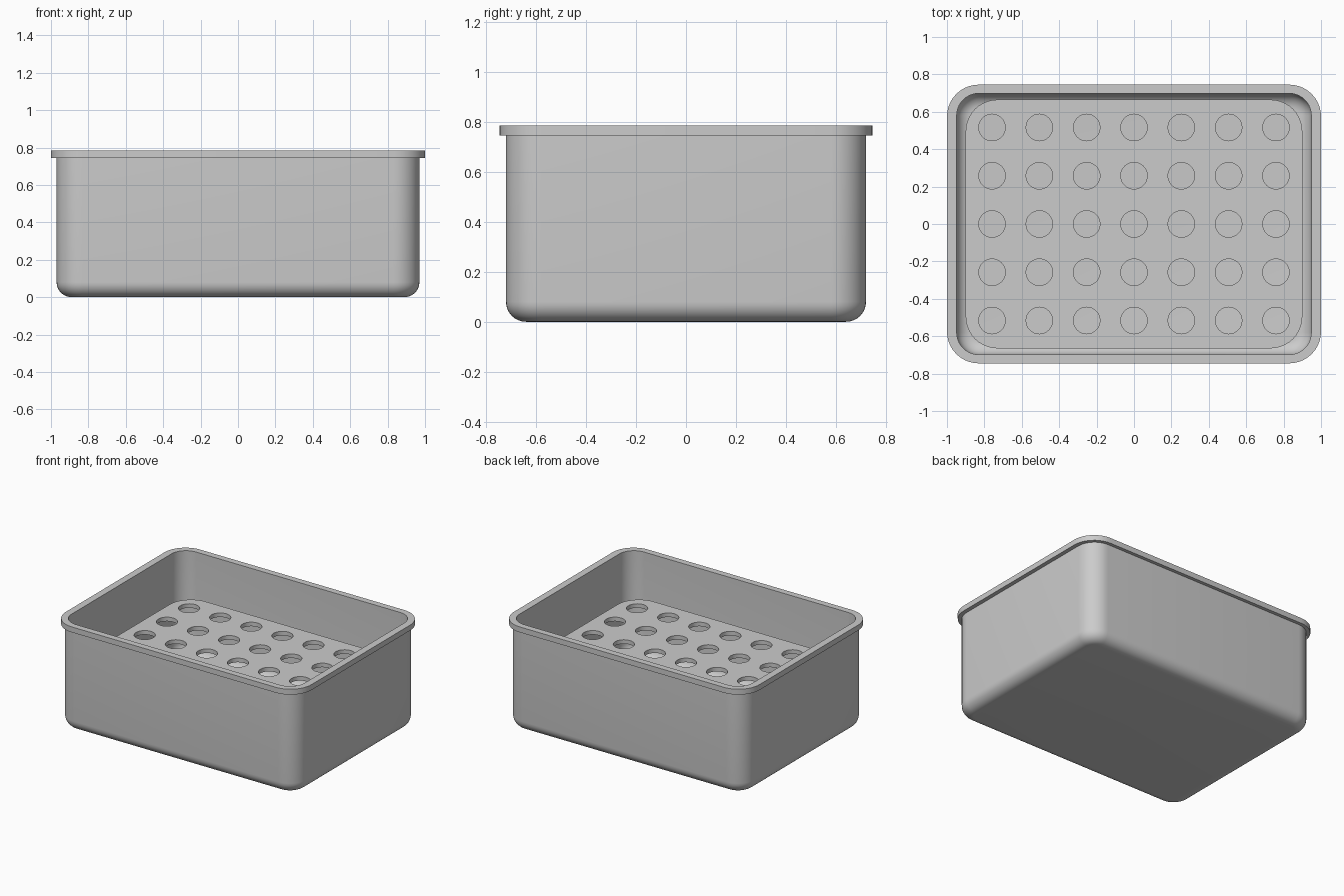
import bpy, bmesh
from math import sin, cos, pi, radians

cube = bpy.data.objects.get("Cube")
if cube:
    bpy.data.objects.remove(cube)

grey = bpy.data.materials.new("light grey")
grey.use_nodes = True
colour = (0.6, 0.6, 0.6, 1)
grey.diffuse_color = colour
grey.node_tree.nodes["Principled BSDF"].inputs["Base Color"].default_value = colour


def rounded_loop(bm, hx, hy, r, z, steps=10):
    """Ring of vertices around a rounded rectangle."""
    ring = []
    for q, (sx, sy) in enumerate([(1, 1), (-1, 1), (-1, -1), (1, -1)]):
        for i in range(steps + 1):
            a = (q + i / steps) * pi / 2
            ring.append(bm.verts.new((sx * (hx - r) + r * cos(a),
                                      sy * (hy - r) + r * sin(a), z)))
    return ring


def closed_edges(bm, ring):
    return [bm.edges.new((v, ring[i - 1])) for i, v in enumerate(ring)]


def finish(name, bm):
    bmesh.ops.recalc_face_normals(bm, faces=bm.faces)
    mesh = bpy.data.meshes.new(name)
    bm.to_mesh(mesh)
    bm.free()
    obj = bpy.data.objects.new(name, mesh)
    bpy.context.collection.objects.link(obj)
    mesh.materials.append(grey)
    bpy.ops.object.select_all(action='DESELECT')
    obj.select_set(True)
    bpy.context.view_layer.objects.active = obj
    bpy.ops.object.shade_smooth_by_angle(angle=radians(35))
    return obj


# Pan: rings run from the underside, up outside, over the rim, down inside
HX, HY, R, WALL, FILLET, TOP = 0.97, 0.72, 0.14, 0.022, 0.08, 0.785
LIP, LIP_H, STEPS = 0.03, 0.04, 8


def fillet_rings(inset, base):
    rings = []
    for i in range(STEPS + 1):
        a = i / STEPS * pi / 2
        d = inset + FILLET * (1 - sin(a))
        rings.append((HX - d, HY - d, R - d, base + FILLET * (1 - cos(a))))
    return rings


outside = fillet_rings(0, 0)
inside = fillet_rings(WALL, WALL)[::-1]
rim = [(HX, HY, R, TOP - LIP_H),
       (HX + LIP, HY + LIP - 0.005, R + LIP, TOP - LIP_H),
       (HX + LIP, HY + LIP - 0.005, R + LIP, TOP),
       (HX - WALL, HY - WALL, R - WALL, TOP)]

bm = bmesh.new()
rings = [rounded_loop(bm, *p) for p in outside + rim + inside]
for lower, upper in zip(rings, rings[1:]):
    for i in range(len(lower)):
        bm.faces.new((lower[i - 1], lower[i], upper[i], upper[i - 1]))
bm.faces.new(rings[0])
bm.faces.new(rings[-1])
finish("pan", bm)

# Perforated tray: filled outline with a grid of round holes, then thickened
TRAY_Z, THICK, HOLE, PITCH = 0.46, 0.03, 0.071, 0.253
bm = bmesh.new()
edges = closed_edges(bm, rounded_loop(bm, 0.9, 0.665, 0.17, TRAY_Z))
for col in range(-3, 4):
    for row in range(-2, 3):
        hole = [bm.verts.new((col * PITCH + HOLE * cos(a), row * 0.258 + HOLE * sin(a), TRAY_Z))
                for a in (k * pi / 16 for k in range(32))]
        edges += closed_edges(bm, hole)
bmesh.ops.triangle_fill(bm, use_beauty=True, use_dissolve=False, edges=edges)
extruded = bmesh.ops.extrude_face_region(bm, geom=bm.faces[:], use_keep_orig=True)
bmesh.ops.translate(bm, vec=(0, 0, -THICK),
                    verts=[g for g in extruded["geom"] if isinstance(g, bmesh.types.BMVert)])
finish("perforated_tray", bm)
